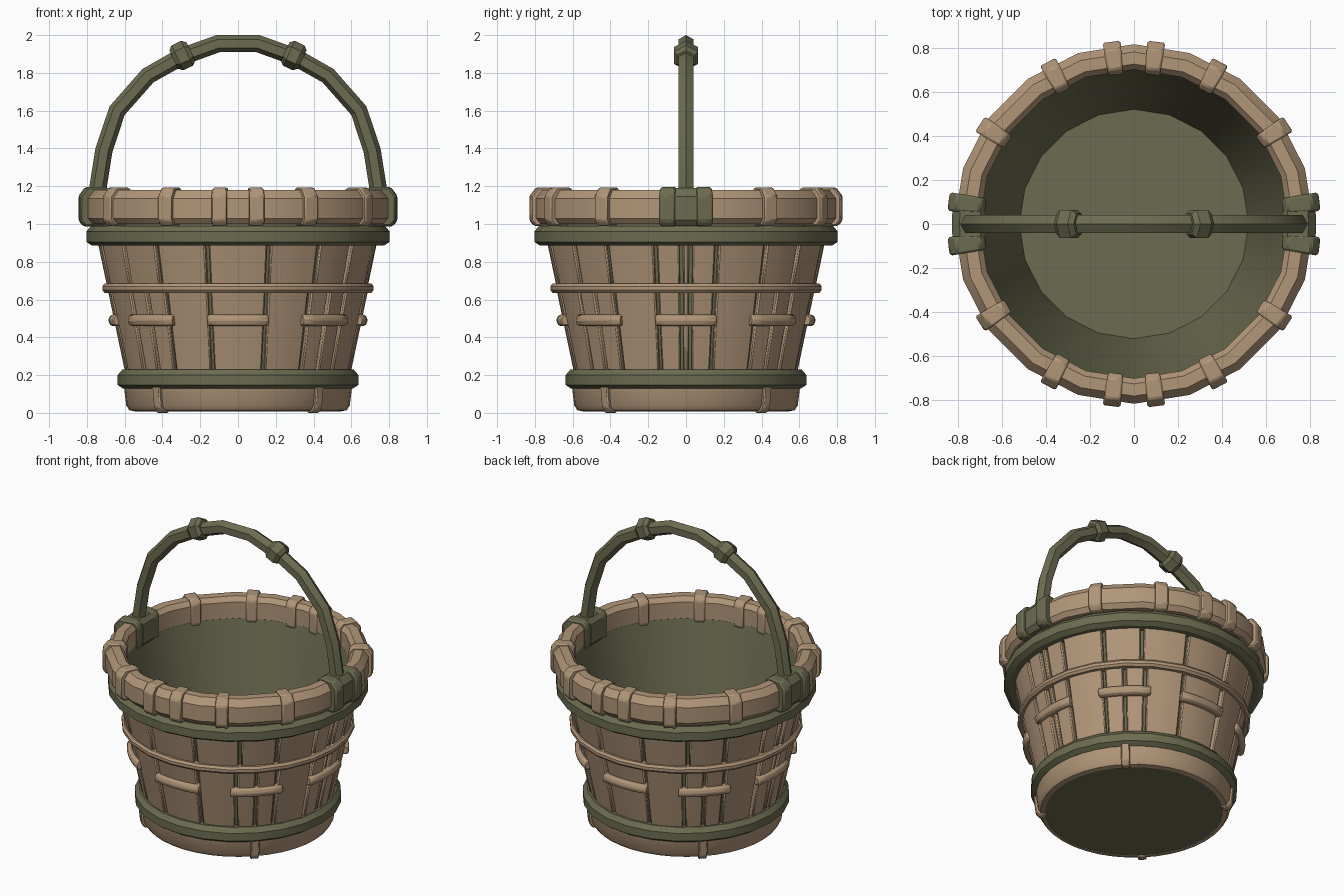
import bpy, bmesh, math, random
from mathutils import Vector

random.seed(4)
if "Cube" in bpy.data.objects:
    bpy.data.objects.remove(bpy.data.objects["Cube"], do_unlink=True)


def material(name, rgb):
    m = bpy.data.materials.new(name)
    m.use_nodes = True
    m.diffuse_color = (*rgb, 1)
    m.node_tree.nodes["Principled BSDF"].inputs["Base Color"].default_value = (*rgb, 1)
    return m


WOOD = material("tan wood", (0.44, 0.305, 0.19))
GREEN = material("olive green", (0.15, 0.15, 0.082))


def finish(name, bm, mat, bevel=0, angle=30):
    bmesh.ops.remove_doubles(bm, verts=bm.verts, dist=1e-5)
    bmesh.ops.recalc_face_normals(bm, faces=bm.faces)
    mesh = bpy.data.meshes.new(name)
    bm.to_mesh(mesh)
    bm.free()
    mesh.materials.append(mat)
    ob = bpy.data.objects.new(name, mesh)
    bpy.context.collection.objects.link(ob)
    if bevel:
        b = ob.modifiers.new("soft edges", "BEVEL")
        b.width, b.segments, b.limit_method = bevel, 1, "ANGLE"
    bpy.ops.object.select_all(action="DESELECT")
    ob.select_set(True)
    bpy.context.view_layer.objects.active = ob
    bpy.ops.object.shade_smooth_by_angle(angle=math.radians(angle))
    return ob


def skin(bm, rows, loop):
    """Join rows of points with quads; cap both ends unless the rows loop."""
    vs = [[bm.verts.new(p) for p in row] for row in rows]
    n = len(vs[0])
    for i in range(len(vs) if loop else len(vs) - 1):
        a, b = vs[i], vs[(i + 1) % len(vs)]
        for j in range(n):
            k = (j + 1) % n
            bm.faces.new((a[j], a[k], b[k], b[j]))
    if not loop:
        bm.faces.new(vs[0])
        bm.faces.new(vs[-1])


def sweep(name, profile, mat, start=0, end=360, steps=20, bevel=0):
    """Turn an (r, z) profile about z; angles run from the front towards +x."""
    full = end - start == 360
    rows = []
    for i in range(steps if full else steps + 1):
        a = math.radians(start + (end - start) * i / steps)
        rows.append([(r * math.sin(a), -r * math.cos(a), z) for r, z in profile])
    bm = bmesh.new()
    skin(bm, rows, full)
    return finish(name, bm, mat, bevel)


def wall(z):
    """Outer radius of the tapering side at a height."""
    return 0.55 + 0.21 * z


def mirrored(angles):
    return [b for a in angles for b in (a, 180 - a, 180 + a, 360 - a)]


# Green inner tub with floor and underside
sweep("inner_tub", [(0, 0.012), (0.555, 0.012), (0.555, 0.13), (wall(0.9) - 0.022, 0.9),
                    (0.745, 1.05), (0.705, 1.06), (0.52, 0.18), (0, 0.18)], GREEN)

# Wooden base and its corner clips
sweep("base", [(0.545, 0.008), (0.575, 0.014), (0.592, 0.04), (0.605, 0.15), (0.54, 0.15)], WOOD, steps=40)
for a in mirrored([45]):
    sweep("base_clip", [(0.54, 0), (0.585, 0), (0.608, 0.03), (0.62, 0.15), (0.54, 0.15)],
          WOOD, a - 2.5, a + 2.5, 1, 0.006)


# Staves, with narrower ones in the lower row
def staves(name, quarter, low, high):
    bounds = sorted(mirrored(quarter))
    for a, b in zip(bounds, bounds[1:] + [bounds[0] + 360]):
        t = random.uniform(-0.007, 0.005)
        gap = 0.8
        sweep(name, [(wall(low) - 0.04, low), (wall(low) + t, low),
                     (wall(high) + t, high), (wall(high) - 0.04, high)],
              WOOD, a + gap, b - gap, max(1, round((b - a) / 7)), 0.007)


staves("upper_stave", [13, 36, 55, 77, 88], 0.66, 0.92)
staves("lower_stave", [13, 34, 45, 56, 77, 88], 0.18, 0.66)


# Thin wooden hoop and short cross bars
def ridge(z, half, out):
    r = wall(z)
    return [(r - 0.03, z - half), (r + out * 0.6, z - half), (r + out, z - half * 0.4),
            (r + out, z + half * 0.4), (r + out * 0.6, z + half), (r - 0.03, z + half)]


sweep("middle_hoop", ridge(0.66, 0.024, 0.03), WOOD, steps=24)
for i in range(8):
    sweep("cross_bar", ridge(0.49, 0.03, 0.032), WOOD, i * 45 - 14, i * 45 + 14, 4, 0.008)


# Green hoops
def hoop(name, z0, z1, r):
    sweep(name, [(r - 0.09, z0), (r - 0.03, z0), (r, z0 + 0.02), (r, z1 - 0.03),
                 (r - 0.025, z1), (r - 0.09, z1)], GREEN, steps=24)


hoop("upper_hoop", 0.885, 0.99, 0.803)
hoop("lower_hoop", 0.128, 0.23, 0.637)


# Rim, its wooden clamps and the green handle brackets
def rim_profile(grow, inner=0.70, outer=0.815):
    i, o, lo, hi = inner - grow, outer + grow, 1.0 - grow * 0.6, 1.18 + grow * 0.7
    return [(i + 0.03, lo), (i, lo + 0.04), (i, hi - 0.03), (i + 0.025, hi), (o - 0.035, hi),
            (o, hi - 0.045), (o, lo + 0.03), (o - 0.025, lo)]


sweep("rim", rim_profile(0), WOOD)
for a in mirrored([7, 28, 57]):
    sweep("rim_clamp", rim_profile(0.018), WOOD, a - 2.8, a + 2.8, 1, 0.008)
for side in (90, 270):
    sweep("bracket_middle", rim_profile(0.016, 0.69, 0.81), GREEN, side - 5, side + 5, 2)
    for s in (-1, 1):
        a, b = sorted((side + s * 4, side + s * 9.8))
        sweep("bracket_wing", rim_profile(0.022, 0.70, 0.825), GREEN, a, b, 2, 0.01)


# Arched handle with two knots
def tube(name, path, sizes, angle=20):
    rows = []
    for i, (x, z) in enumerate(path):
        p, q = path[max(i - 1, 0)], path[min(i + 1, len(path) - 1)]
        t = Vector((q[0] - p[0], 0, q[1] - p[1])).normalized()
        out = Vector((-t.z, 0, t.x))
        rows.append([Vector((x, 0, z)) + sizes[i] * (out * math.cos(k * math.pi / 3)
                     + Vector((0, math.sin(k * math.pi / 3), 0))) for k in range(6)])
    bm = bmesh.new()
    skin(bm, rows, False)
    return finish(name, bm, GREEN, 0, angle)


half = [(0.755, 1.08), (0.74, 1.2), (0.71, 1.39), (0.64, 1.6), (0.477, 1.785),
        (0.30, 1.885), (0.105, 1.955)]
arch = half + [(-x, z) for x, z in reversed(half)]
tube("handle", arch, [0.046] * len(arch))
for s in (-1, 1):
    along = Vector((s * 0.9, -0.43))
    centre = Vector((s * 0.295, 1.892))
    path = [tuple(centre + along * d) for d in (-0.05, -0.028, 0.028, 0.05)]
    tube("handle_knot", path, [0.054, 0.073, 0.073, 0.054])
